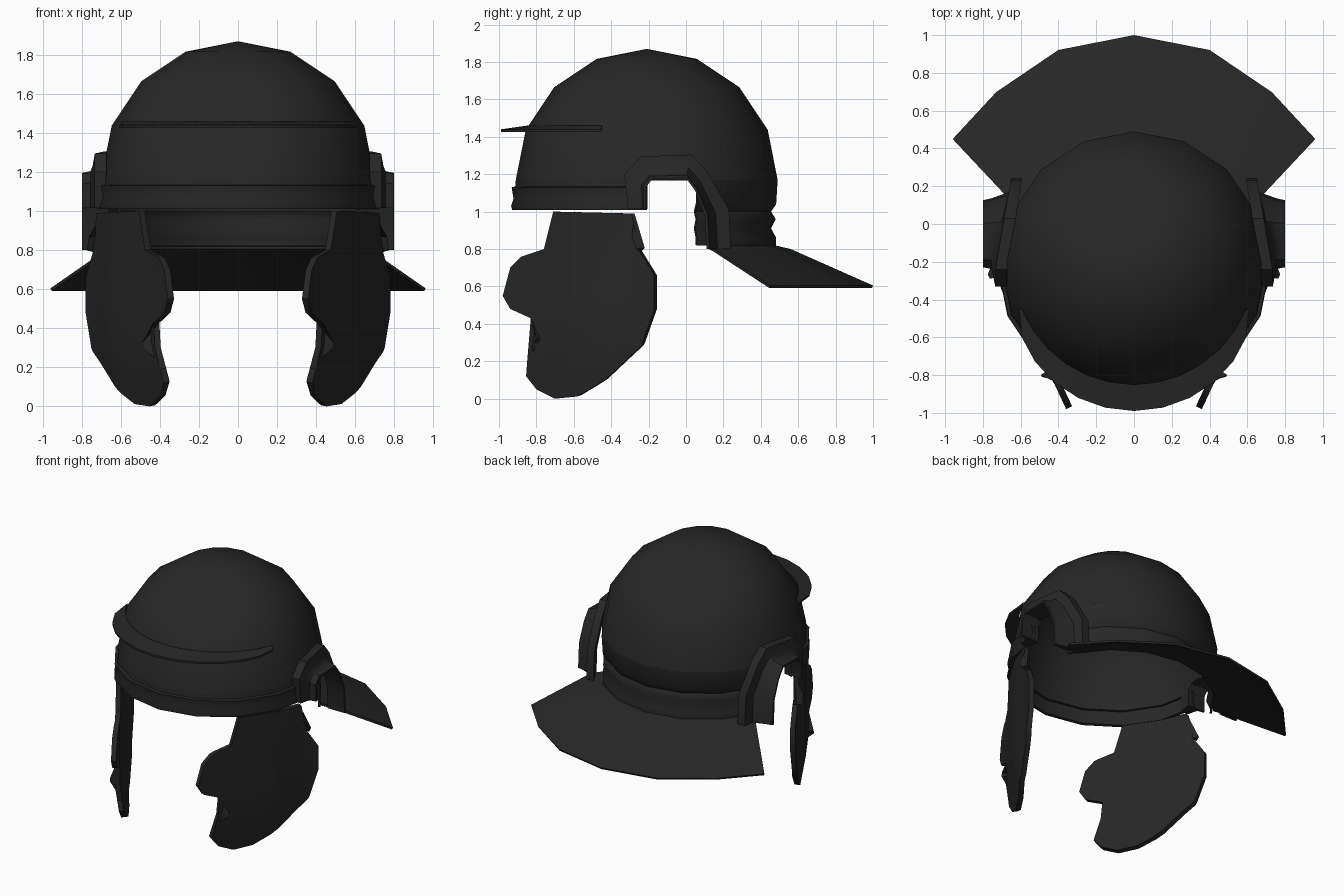
import bpy, bmesh
from math import sin, cos, radians
from mathutils import Vector

if "Cube" in bpy.data.objects:
    bpy.data.objects.remove(bpy.data.objects["Cube"])

CY = -0.21  # y of the bowl's axis
mat = bpy.data.materials.new("dark_metal")
mat.diffuse_color = (0.02, 0.02, 0.02, 1)
mat.use_nodes = True
mat.node_tree.nodes["Principled BSDF"].inputs["Base Color"].default_value = mat.diffuse_color


def finish(name, bm, thick=0, mirror=False, angle=40):
    """Turn a bmesh into a shaded object, with optional thickness and mirror."""
    me = bpy.data.meshes.new(name)
    bm.to_mesh(me)
    bm.free()
    ob = bpy.data.objects.new(name, me)
    bpy.context.collection.objects.link(ob)
    me.materials.append(mat)
    if thick:
        m = ob.modifiers.new("thickness", 'SOLIDIFY')
        m.thickness, m.offset = thick, -1
    if mirror:
        m = ob.modifiers.new("mirror", 'MIRROR')
        m.use_mirror_merge = False
    bpy.ops.object.select_all(action='DESELECT')
    ob.select_set(True)
    bpy.context.view_layer.objects.active = ob
    bpy.ops.object.convert(target='MESH')
    bpy.ops.object.shade_smooth_by_angle(angle=radians(angle))
    return ob


def loft(rows, tube=False):
    """Skin rows of points; a tube closes each row and caps both ends."""
    bm = bmesh.new()
    vs = [[bm.verts.new(p) for p in r] for r in rows]
    n = len(rows[0])
    for a, b in zip(vs, vs[1:]):
        for j in range(n if tube else n - 1):
            k = (j + 1) % n
            bm.faces.new((a[j], a[k], b[k], b[j]))
    if tube:
        bm.faces.new(vs[0])
        bm.faces.new(vs[-1])
        bmesh.ops.recalc_face_normals(bm, faces=bm.faces)
    bmesh.ops.remove_doubles(bm, verts=bm.verts, dist=1e-4)
    return bm


def polar(r, deg, z):
    return Vector((r * cos(radians(deg)), CY + r * sin(radians(deg)), z))


def revolve(profile, a0, a1, n):
    return loft([[polar(r, a0 + (a1 - a0) * i / n, z) for r, z in profile]
                 for i in range(n + 1)])


# Bowl: half sphere, 16 sides
dome = [(0.70 * sin(radians(22.5 * i)), 1.17 + 0.70 * cos(radians(22.5 * i))) for i in range(5)]
finish("bowl", revolve(dome, 0, 360, 16), 0.015)

# Front rim: lower bowl wall and ridged band
finish("front_rim", revolve([(0.70, 1.17), (0.703, 1.135), (0.722, 1.13), (0.712, 1.07),
                             (0.725, 1.03), (0.72, 1.01)], 180, 360, 8), 0.02, angle=50)

# Back of the bowl with horizontal ribs
finish("ribbed_nape", revolve([(0.70, 1.17), (0.692, 1.04), (0.665, 1.00), (0.69, 0.96),
                               (0.665, 0.91), (0.692, 0.86), (0.69, 0.82)], 23, 157, 6), 0.015, angle=60)

# Flared neck guard
inner = [(28, 0.77), (48, 0.77), (69, 0.77), (90, 0.77)]
outer = [(34.5, 1.165), (51.2, 1.165), (70.5, 1.20), (90, 1.21)]
half = [[polar(0.685, a, 0.82), polar(r, a, 0.80), polar(R, A, 0.605)]
        for (a, r), (A, R) in zip(inner, outer)]
flip = [[Vector((-p.x, p.y, p.z)) for p in r] for r in reversed(half[:-1])]
finish("neck_guard", loft(half + flip), 0.015)

# Brow guard: thin crescent above the face
rows = []
for i in range(13):
    a = 202 + 136 * i / 12
    w = 0.015 + 0.125 * sin(radians(180 * i / 12)) ** 0.6
    rows.append([polar(0.64, a, 1.435), polar(0.64, a, 1.46),
                 polar(0.64 + w, a, 1.44), polar(0.64 + w, a, 1.425)])
finish("brow_guard", loft(rows, True))

# Ear guards: arch flange with an outward lip, (y, z) paths
out_path = [(-0.31, 1.015), (-0.33, 1.20), (-0.24, 1.295), (0.03, 1.305),
            (0.11, 1.22), (0.23, 1.01), (0.24, 0.80)]
in_path = [(-0.215, 1.015), (-0.215, 1.13), (-0.18, 1.175), (0.0, 1.18),
           (0.05, 1.11), (0.10, 0.98), (0.11, 0.80)]
rows = []
for o, i in zip(out_path, in_path):
    xo = 0.735 - 0.17 * max(0, o[0] + 0.25)
    section = [(0, xo - 0.06), (0, xo), (0.55, xo + 0.012), (0.8, 0.755),
               (0.88, 0.80), (1, 0.80), (1, 0.66)]
    rows.append([(x, o[0] + (i[0] - o[0]) * t, o[1] + (i[1] - o[1]) * t) for t, x in section])
finish("ear_guards", loft(rows, True), mirror=True)

# Cheek guards: flat outline cut into strips, then bent around the face
outline = [(-0.71, 1.0), (-0.29, 0.99), (-0.275, 0.87), (-0.25, 0.79), (-0.17, 0.66),
           (-0.17, 0.48), (-0.24, 0.28), (-0.43, 0.10), (-0.58, 0.012), (-0.70, 0.0),
           (-0.80, 0.05), (-0.855, 0.12), (-0.85, 0.19), (-0.78, 0.32), (-0.83, 0.43),
           (-0.94, 0.48), (-0.98, 0.55), (-0.94, 0.70), (-0.88, 0.76), (-0.76, 0.80)]
bend = [(-1.0, 0.35), (-0.85, 0.42), (-0.48, 0.65), (-0.30, 0.72), (-0.15, 0.79)]


def bend_x(y, z):
    for (y0, x0), (y1, x1) in zip(bend, bend[1:]):
        if y <= y1:
            break
    x = x0 + (x1 - x0) * (y - y0) / (y1 - y0)
    return x - 0.06 * max(0, 1 - z / 0.3)


bm = bmesh.new()
bm.faces.new([bm.verts.new((0, y, z)) for y, z in outline])
bmesh.ops.triangulate(bm, faces=bm.faces)
cuts = [((0, y, 0), (0, 1, 0)) for y in (-0.85, -0.66, -0.48, -0.30)] + \
       [((0, 0, z), (0, 0, 1)) for z in (0.15, 0.3, 0.55, 0.8)]
for co, no in cuts:
    bmesh.ops.bisect_plane(bm, geom=bm.verts[:] + bm.edges[:] + bm.faces[:],
                           plane_co=co, plane_no=no, dist=1e-4)
for v in bm.verts:
    v.co.x = bend_x(v.co.y, v.co.z)
bmesh.ops.recalc_face_normals(bm, faces=bm.faces)
if sum(f.normal.x for f in bm.faces) < 0:
    bmesh.ops.reverse_faces(bm, faces=bm.faces)
finish("cheek_guards", bm, 0.035, mirror=True)
